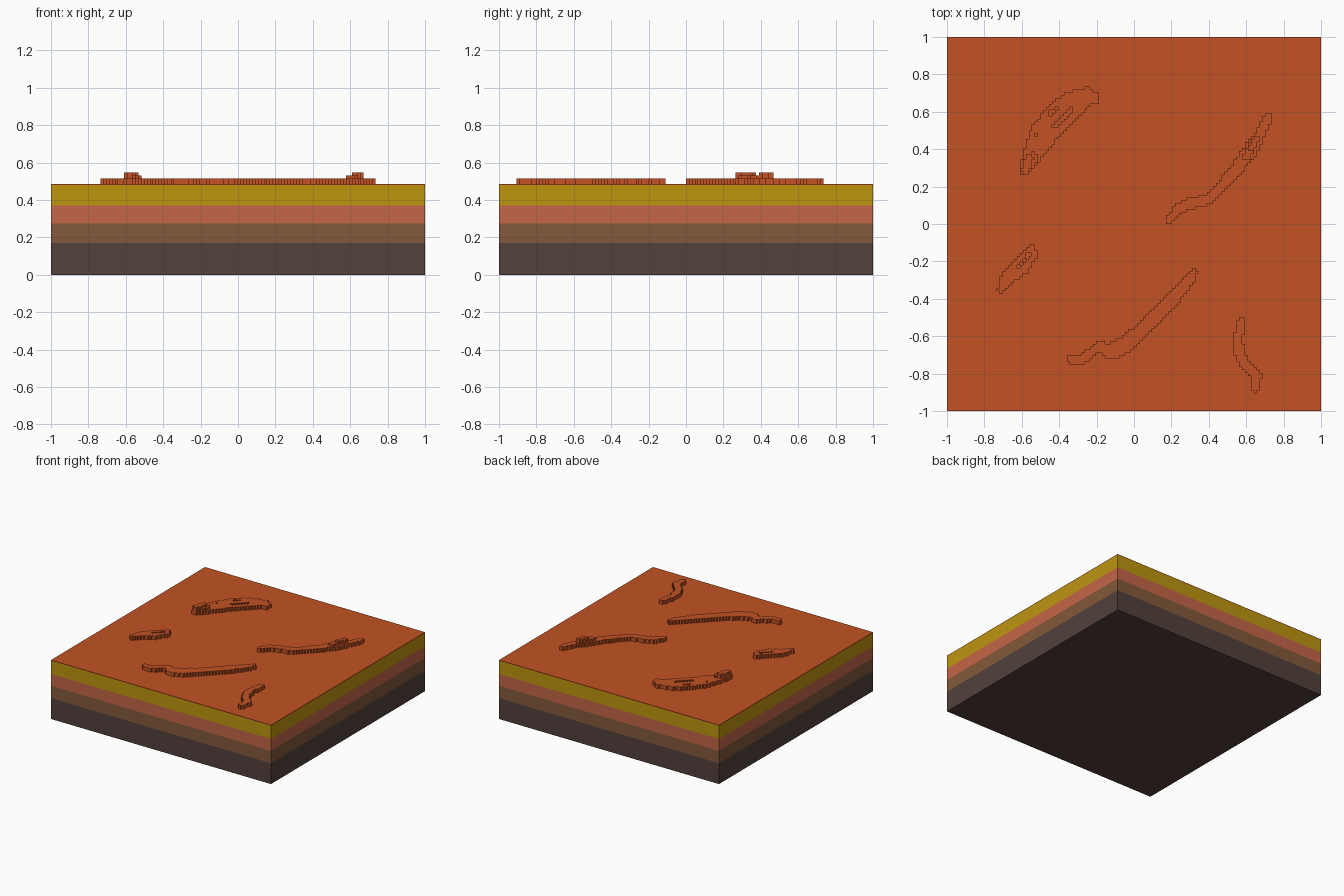
import bpy
import bmesh
from mathutils import Vector

cube = bpy.data.objects.get("Cube")
if cube:
    bpy.data.objects.remove(cube, do_unlink=True)

VOXEL = 1 / 64
GROUND = 31 * VOXEL


def material(name, srgb):
    colour = [((c / 255 + 0.055) / 1.055) ** 2.4 for c in srgb] + [1.0]
    mat = bpy.data.materials.new(name)
    mat.use_nodes = True
    mat.diffuse_color = colour
    bsdf = mat.node_tree.nodes["Principled BSDF"]
    bsdf.inputs["Base Color"].default_value = colour
    bsdf.inputs["Roughness"].default_value = 0.9
    return mat


def finish(bm, name, mat):
    bmesh.ops.remove_doubles(bm, verts=bm.verts, dist=1e-5)
    mesh = bpy.data.meshes.new(name)
    bm.to_mesh(mesh)
    bm.free()
    mesh.materials.append(mat)
    obj = bpy.data.objects.new(name, mesh)
    bpy.context.collection.objects.link(obj)
    return obj


def quad(bm, *points):
    bm.faces.new([bm.verts.new(p) for p in points])


# Flat strata: only the outer surfaces of the stacked block are kept
def stratum(name, z0, z1, mat, bottom=False, top=False):
    bm = bmesh.new()
    ring = [(-1, -1), (1, -1), (1, 1), (-1, 1)]
    for i, (ax, ay) in enumerate(ring):
        bx, by = ring[(i + 1) % 4]
        quad(bm, (ax, ay, z0), (bx, by, z0), (bx, by, z1), (ax, ay, z1))
    if bottom:
        quad(bm, *[(x, y, z0) for x, y in reversed(ring)])
    if top:
        quad(bm, *[(x, y, z1) for x, y in ring])
    return finish(bm, name, mat)


orange = material("burnt orange sand", (194, 82, 35))
stratum("bedrock_layer", 0, 0.171, material("dark brown rock", (82, 65, 59)), bottom=True)
stratum("brown_layer", 0.171, 0.273, material("brown earth", (132, 89, 59)))
stratum("clay_layer", 0.273, 0.37, material("pink clay", (195, 102, 71)))
stratum("yellow_layer", 0.37, 0.479, material("ochre yellow", (190, 149, 16)))
stratum("sand_surface", 0.479, GROUND, orange, top=True)


# Blocky ridges: cells near a centre line of (x, y, half width) points
def near(path, x, y):
    p = Vector((x, y))
    for (ax, ay, aw), (bx, by, bw) in zip(path, path[1:]):
        a, b = Vector((ax, ay)), Vector((bx, by))
        t = max(0, min(1, (p - a).dot(b - a) / (b - a).length_squared))
        if (p - a.lerp(b, t)).length <= aw + (bw - aw) * t:
            return True
    return False


def ridge(name, path, peaks=(), grooves=()):
    cells = {}
    for i in range(-64, 64):
        for j in range(-64, 64):
            x, y = (i + 0.5) * VOXEL, (j + 0.5) * VOXEL
            if not near(path, x, y):
                continue
            h = 2
            if any(near(g, x, y) for g in grooves):
                h = 1
            for peak, height in peaks:
                if near(peak, x, y):
                    h = max(h, height)
            cells[i, j] = h
    bm = bmesh.new()
    for (i, j), h in cells.items():
        x0, y0, x1, y1 = [k * VOXEL for k in (i, j, i + 1, j + 1)]
        z = GROUND + h * VOXEL
        quad(bm, (x0, y0, z), (x1, y0, z), (x1, y1, z), (x0, y1, z))
        sides = (((0, -1), (x0, y0), (x1, y0)), ((1, 0), (x1, y0), (x1, y1)),
                 ((0, 1), (x1, y1), (x0, y1)), ((-1, 0), (x0, y1), (x0, y0)))
        for (di, dj), a, b in sides:
            for level in range(cells.get((i + di, j + dj), 0), h):
                za = GROUND + level * VOXEL
                quad(bm, (*a, za), (*b, za), (*b, za + VOXEL), (*a, za + VOXEL))
    return finish(bm, name, orange)


ridge("back_right_ridge",
      [(-.58, .29, .03), (-.55, .36, .05), (-.49, .47, .072), (-.41, .57, .08),
       (-.33, .64, .07), (-.25, .685, .045), (-.21, .67, .03)],
      peaks=[([(-.58, .29, .022), (-.56, .35, .022)], 4),
             ([(-.57, .28, .025), (-.54, .36, .025)], 3)],
      grooves=[[(-.43, .52, .009), (-.33, .62, .009)],
               [(-.52, .48, .009), (-.515, .485, .009)],
               [(-.45, .59, .009), (-.41, .62, .009)]])
ridge("back_left_ridge",
      [(.19, .02, .02), (.23, .075, .026), (.3, .11, .03), (.39, .13, .028),
       (.48, .215, .03), (.56, .31, .035), (.62, .39, .04), (.68, .49, .026),
       (.72, .58, .022)],
      peaks=[([(.63, .41, .018), (.65, .45, .018)], 4),
             ([(.6, .36, .02), (.64, .43, .024)], 3)])
ridge("small_right_ridge",
      [(-.71, -.35, .02), (-.67, -.28, .04), (-.6, -.22, .05),
       (-.55, -.16, .034), (-.545, -.13, .02)],
      grooves=[[(-.62, -.23, .009), (-.56, -.165, .009)]])
ridge("front_ridge",
      [(-.335, -.72, .023), (-.27, -.72, .024), (-.19, -.655, .027),
       (-.12, -.68, .045), (-.04, -.645, .045), (.06, -.55, .042),
       (.16, -.45, .04), (.24, -.365, .035), (.29, -.3, .03), (.32, -.26, .02)])
ridge("front_left_ridge",
      [(.575, -.52, .02), (.56, -.6, .024), (.56, -.69, .028), (.6, -.76, .025),
       (.655, -.81, .027), (.645, -.88, .022)])
